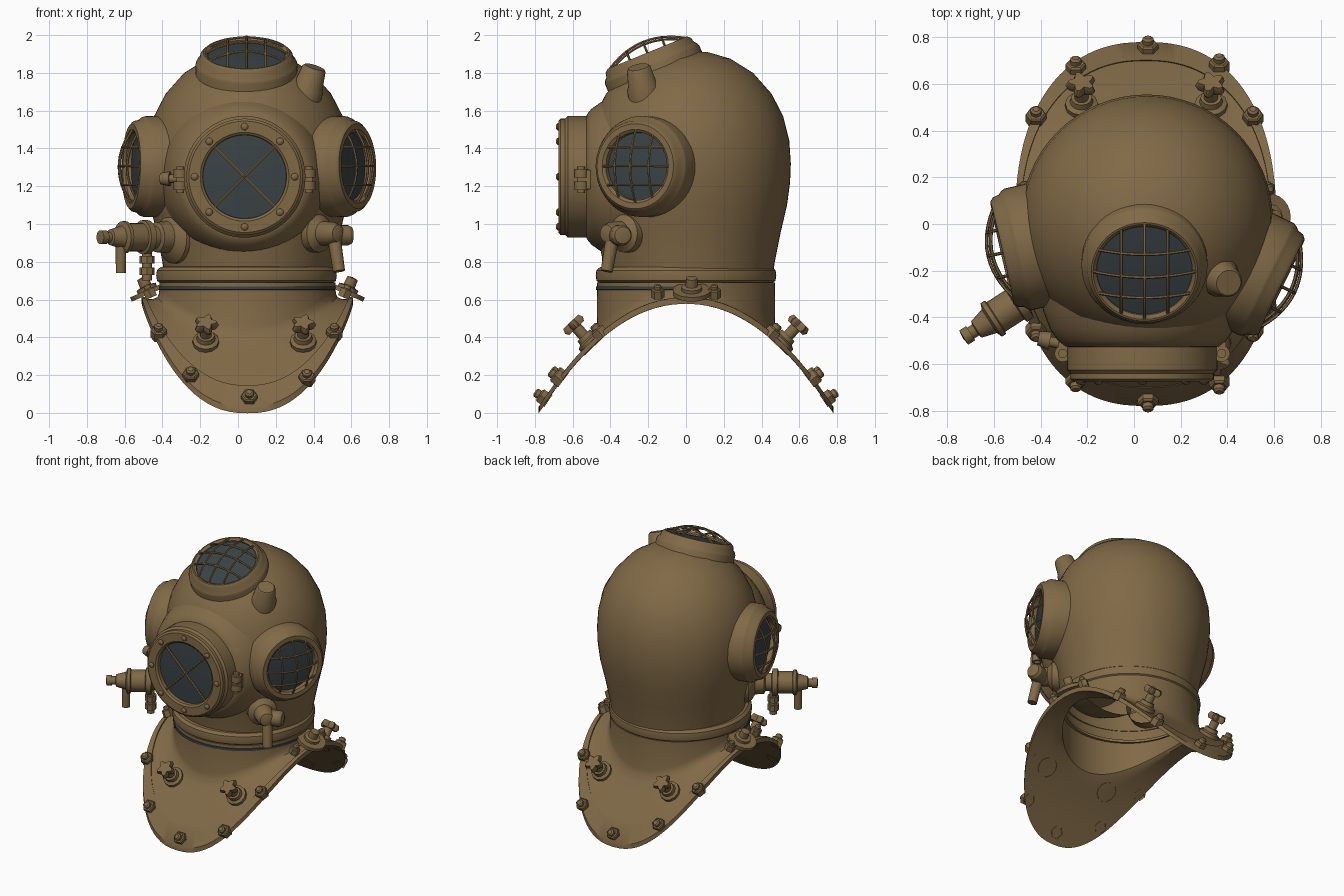
import bpy, bmesh
from math import sin, cos, pi, sqrt, radians, copysign
from mathutils import Vector, Matrix

old = bpy.data.objects.get("Cube")
if old:
    bpy.data.objects.remove(old)


def material(name, rgb):
    m = bpy.data.materials.new(name)
    m.use_nodes = True
    m.diffuse_color = (*rgb, 1)
    bsdf = m.node_tree.nodes["Principled BSDF"]
    bsdf.inputs["Base Color"].default_value = (*rgb, 1)
    bsdf.inputs["Roughness"].default_value = 0.6
    return m


BRASS = material("aged brass", (0.218, 0.142, 0.062))
GLASS = material("dark blue glass", (0.042, 0.056, 0.061))
parts = []


def register(name, data, mat):
    ob = bpy.data.objects.new(name, data)
    bpy.context.collection.objects.link(ob)
    data.materials.append(mat)
    parts.append(ob)
    return ob


def loft(name, rings, mat=BRASS, closed=False):
    """Skin a stack of equal rings of points."""
    bm = bmesh.new()
    rows = [[bm.verts.new(p) for p in ring] for ring in rings]
    if closed:
        rows.append(rows[0])
    for low, high in zip(rows, rows[1:]):
        for j in range(len(low)):
            k = (j + 1) % len(low)
            bm.faces.new((low[j], low[k], high[k], high[j]))
    bmesh.ops.remove_doubles(bm, verts=bm.verts, dist=0.0002)
    if closed:
        bmesh.ops.recalc_face_normals(bm, faces=bm.faces)
    me = bpy.data.meshes.new(name)
    bm.to_mesh(me)
    bm.free()
    return register(name, me, mat)


def frame(loc, axis):
    """Local z along axis, local x level."""
    return Matrix.Translation(loc) @ Vector(axis).to_track_quat('Z', 'Y').to_matrix().to_4x4()


def lathe(name, profile, loc, axis=(0, 0, 1), segs=24, mat=BRASS, lobes=0):
    m = frame(loc, axis)
    rings = []
    for r, z in profile:
        ring = []
        for j in range(segs):
            a = 2 * pi * j / segs
            q = r * (1 + 0.25 * cos(lobes * a)) if lobes else r
            ring.append(m @ Vector((q * cos(a), q * sin(a), z)))
        rings.append(ring)
    return loft(name, rings, mat)


def rod(name, a, b, r, r2=None, segs=16):
    a, b = Vector(a), Vector(b)
    d, r2 = (b - a).length, r2 or r
    return lathe(name, [(0, 0), (r, 0), (r2, d), (0, d)], a, b - a, segs)


def wire(name, points, radius):
    cu = bpy.data.curves.new(name, 'CURVE')
    cu.dimensions = '3D'
    cu.bevel_depth, cu.bevel_resolution = radius, 1
    sp = cu.splines.new('POLY')
    sp.points.add(len(points) - 1)
    for p, co in zip(sp.points, points):
        p.co = (*co, 1)
    return register(name, cu, BRASS)


def box(name, loc, size):
    m = Matrix.Translation(loc)
    x, y, z = (s / 2 for s in size)
    corners = [(-x, -y), (x, -y), (x, y), (-x, y)]
    rings = [[m @ Vector((cx * k, cy * k, h)) for cx, cy in corners]
             for k, h in ((0, -z), (1, -z), (1, z), (0, z))]
    return loft(name, rings)


# Helmet dome and neck ring
CX, CY = 0.055, 0.015
lathe("helmet_dome", [(0.44, 0.70), (0.455, 0.8), (0.485, 0.95), (0.52, 1.1), (0.536, 1.22),
                      (0.54, 1.32), (0.532, 1.44), (0.5, 1.57), (0.438, 1.69), (0.34, 1.80),
                      (0.22, 1.875), (0.1, 1.91), (0, 1.915)], (CX, CY, 0), segs=64)
lathe("neck_ring", [(0.42, 0.685), (0.455, 0.685), (0.474, 0.70), (0.478, 0.73), (0.474, 0.755),
                    (0.455, 0.772), (0.43, 0.775)], (0.045, 0, 0), segs=64)
# Dark seam, set forward so that it shows at the front only
lathe("neck_seam", [(0.45, 0.65), (0.468, 0.652), (0.468, 0.668), (0.45, 0.67)],
      (0.05, -0.009, 0), segs=64, mat=GLASS)


# Breastplate: a saddle-shaped sheet that rises into the neck collar
def saddle(y):
    return 0.59 - 0.58 * (abs(y) / 0.78) ** 2.07


def saddle_normal(y):
    e = 0.01
    return Vector((0, (saddle(y - e) - saddle(y + e)) / (2 * e), 1)).normalized()


def plate_ring(k, lift, neck=1.0, top=None, segs=96):
    ring = []
    for j in range(segs):
        c, s = cos(2 * pi * j / segs), sin(2 * pi * j / segs)
        ox, oy = (h * copysign(abs(v) ** 0.85, v) for h, v in ((0.56, c), (0.78, s)))
        x = 0.465 * neck * c * (1 - k) + ox * k
        y = 0.47 * neck * s * (1 - k) + oy * k
        ring.append((x + 0.05, y, saddle(y) + lift if top is None else top))
    return ring


upper = [plate_ring(0, 0, 1, 0.69)]
upper += [plate_ring(k, h) for k, h in ((0.005, 0.07), (0.04, 0.04), (0.13, 0.022), (0.35, 0.014),
                                        (0.55, 0.012), (0.74, 0.012), (0.75, 0.023), (1, 0.022))]
under = [plate_ring(k, -0.012, 0.95) for k in (1, 0.75, 0.5, 0.25, 0.08)]
under += [plate_ring(0, 0.0, 0.94), plate_ring(0, 0, 0.94, 0.69)]
loft("breastplate", upper + under, closed=True)


# Rim bolts and star-handled studs, front and back
def bolt(name, loc, axis, s=1.0):
    lathe(name + "_nut", [(0.044 * s, -0.02), (0.044 * s, 0.03 * s), (0.036 * s, 0.038 * s), (0, 0.038 * s)],
          loc, axis, 6)
    lathe(name + "_stud", [(0.024 * s, 0), (0.024 * s, 0.058 * s), (0.014 * s, 0.066 * s), (0, 0.066 * s)],
          loc, axis, 12)


for side in (-1, 1):
    for x, y in ((0.06, 0.745), (0.365, 0.67), (0.51, 0.45), (-0.25, 0.66), (-0.42, 0.45)):
        y *= side
        bolt("rim_bolt", (x, y, saddle(y) + 0.012), saddle_normal(y))
    for x in ((-0.17, 0.345) if side < 0 else (-0.225, 0.33)):
        y = 0.5 * side
        n = saddle_normal(y)
        p = Vector((x, y, saddle(y) + 0.008))
        lathe("stud_base", [(0.07, -0.02), (0.07, 0.025), (0.05, 0.035), (0.045, 0.06), (0, 0.06)], p, n, 12)
        rod("stud_stem", p, p + n * 0.13, 0.03)
        lathe("star_handle", [(0, 0.115), (0.046, 0.115), (0.055, 0.135), (0.046, 0.16), (0, 0.16)],
              p, n, 40, lobes=5)

# Shoulder clamps with a stud and two small bolts
for side in (-1, 1):
    n = Vector((0.4 * side, 0, 0.92)).normalized()
    p = Vector((0.05 + 0.525 * side, 0.03, 0.64))
    lathe("shoulder_clamp", [(0, -0.012), (0.1, -0.012), (0.1, 0.012), (0, 0.012)], p, n, 24)
    lathe("shoulder_stud", [(0.055, 0), (0.055, 0.03), (0.032, 0.035), (0.03, 0.08), (0, 0.085)], p, n, 12)
    for y in (-0.15, 0.15):
        bolt("shoulder_bolt", (0.05 + 0.515 * side, y, 0.63), n, 0.8)


# Round windows with domed wire guards
def window(name, loc, axis, R, g, rim, lift):
    lathe(name + "_frame", [(R, -0.16), (R, -0.03), (R - 0.006, -0.015), (R - 0.02, 0), (R - 0.026, rim - 0.015),
                            (R - 0.042, rim), (g + 0.015, rim), (g, rim - 0.012), (g - 0.003, -0.02)],
          loc, axis, 48)
    lathe(name + "_glass", [(g, lift), (g * 0.6, lift + 0.008), (0, lift + 0.012)], loc, axis, 48, GLASS)
    m = frame(loc, axis)
    for turn in (0, 1):
        for o in (-0.1, 0, 0.1):
            half = sqrt((g + 0.012) ** 2 - o * o)
            pts = []
            for i in range(13):
                t = half * (i / 6 - 1)
                h = rim - 0.004 + 0.065 * (1 - (o * o + t * t) / (g + 0.012) ** 2)
                pts.append(m @ Vector((t, o, h) if turn else (o, t, h)))
            wire(name + "_guard_bar", pts, 0.007)


window("left_window", (0.595, -0.25, 1.305), (0.9, -0.44, 0.02), 0.267, 0.18, 0.042, 0)
window("right_window", (-0.525, -0.115, 1.305), (-0.97, -0.22, 0.02), 0.267, 0.18, 0.042, 0)
window("top_window", (0.045, -0.19, 1.87), (0, -0.38, 0.93), 0.27, 0.205, 0.04, 0.018)

# Front window: flared socket, door with bolts, crossed bars, hinge and latch
FX, FZ = 0.035, 1.25
FRONT = (0, -1, 0)
lathe("front_window_socket", [(0.45, 0.25), (0.425, 0.37), (0.395, 0.45), (0.36, 0.5), (0.33, 0.525), (0.3, 0.53)],
      (FX, 0, FZ), FRONT, 56)
lathe("front_window_frame", [(0.3, 0.3), (0.322, 0.5), (0.322, 0.625), (0.308, 0.64), (0.308, 0.665),
                             (0.295, 0.675), (0.235, 0.675), (0.222, 0.665), (0.22, 0.63)],
      (FX, 0, FZ), FRONT, 56)
lathe("front_window_glass", [(0.225, 0.64), (0.12, 0.647), (0, 0.65)], (FX, 0, FZ), FRONT, 48, GLASS)
for i in range(8):
    a = i * pi / 4
    lathe("front_window_bolt", [(0.02, 0), (0.019, 0.008), (0.011, 0.015), (0, 0.017)],
          (FX + 0.265 * sin(a), -0.672, FZ + 0.265 * cos(a)), FRONT, 12)
for s in (-1, 1):
    d = Vector((0.16, 0, 0.16 * s))
    c = Vector((FX, -0.658, FZ))
    wire("front_window_bar", [c - d, c, c + d], 0.008)
    x = FX + 0.34 * s
    box("hinge_block", (x - 0.02 * s, -0.54, 1.235), (0.08, 0.07, 0.1))
    rod("hinge_pin", (x, -0.555, 1.165), (x, -0.555, 1.305), 0.02)
    for z in (1.18, 1.245):
        rod("hinge_knuckle", (x, -0.555, z), (x, -0.555, z + 0.045), 0.036)
rod("latch_screw", (-0.28, -0.52, 1.24), (-0.38, -0.5, 1.24), 0.022)
rod("latch_knob", (-0.36, -0.5, 1.24), (-0.41, -0.49, 1.24), 0.04, 0.03)

# Crown plug
lathe("crown_plug", [(0.09, -0.1), (0.085, 0.02), (0.076, 0.035), (0.064, 0.125), (0.055, 0.135), (0, 0.135)],
      (0.365, -0.225, 1.705), (0.3, -0.2, 0.93), 24)

# Left elbow inlet
n = Vector((0.73, -0.68, 0))
lathe("elbow_flange", [(0.1, -0.06), (0.1, 0.03), (0.08, 0.045), (0.065, 0.06), (0.06, 0.13),
                       (0.045, 0.165), (0, 0.18)], (0.41, -0.31, 0.95), n)
rod("elbow_pipe", (0.505, -0.385, 0.95), (0.535, -0.42, 0.75), 0.036, 0.032)
rod("elbow_stub", (0.49, -0.37, 0.94), (0.58, -0.34, 0.94), 0.055)
lathe("elbow_cap", [(0.055, 0), (0.045, 0.02), (0, 0.03)], (0.58, -0.34, 0.94), (0.95, 0.3, 0))

# Right valve, stepped body with nozzle and drop pipes
n = Vector((-0.84, -0.54, 0)).normalized()
base = Vector((-0.33, -0.23, 0.93))
lathe("valve_body", [(0.14, -0.08), (0.14, 0.02), (0.12, 0.04), (0.085, 0.06), (0.08, 0.12), (0.06, 0.13),
                     (0.06, 0.17), (0.09, 0.175), (0.09, 0.21), (0.075, 0.215), (0.075, 0.31),
                     (0.085, 0.315), (0.085, 0.335), (0.06, 0.345), (0.042, 0.41), (0.028, 0.415),
                     (0.028, 0.44), (0.036, 0.44), (0.036, 0.475), (0, 0.48)], base, n)
down = Vector((0, 0, -1))
p = base + n * 0.345
rod("valve_handle", p, p + down * 0.19, 0.03, 0.026)
p = base + n * 0.18
rod("drain_pipe", p, p + down * 0.23, 0.026)
for drop in (0.1, 0.16):
    rod("drain_collar", p + down * drop, p + down * (drop + 0.04), 0.04, segs=8)

# Turn wires into meshes and smooth everything, keeping edges crisp
bpy.ops.object.select_all(action='DESELECT')
for ob in parts:
    ob.select_set(True)
bpy.context.view_layer.objects.active = parts[0]
bpy.ops.object.convert(target='MESH')
bpy.ops.object.shade_smooth_by_angle(angle=radians(35))
